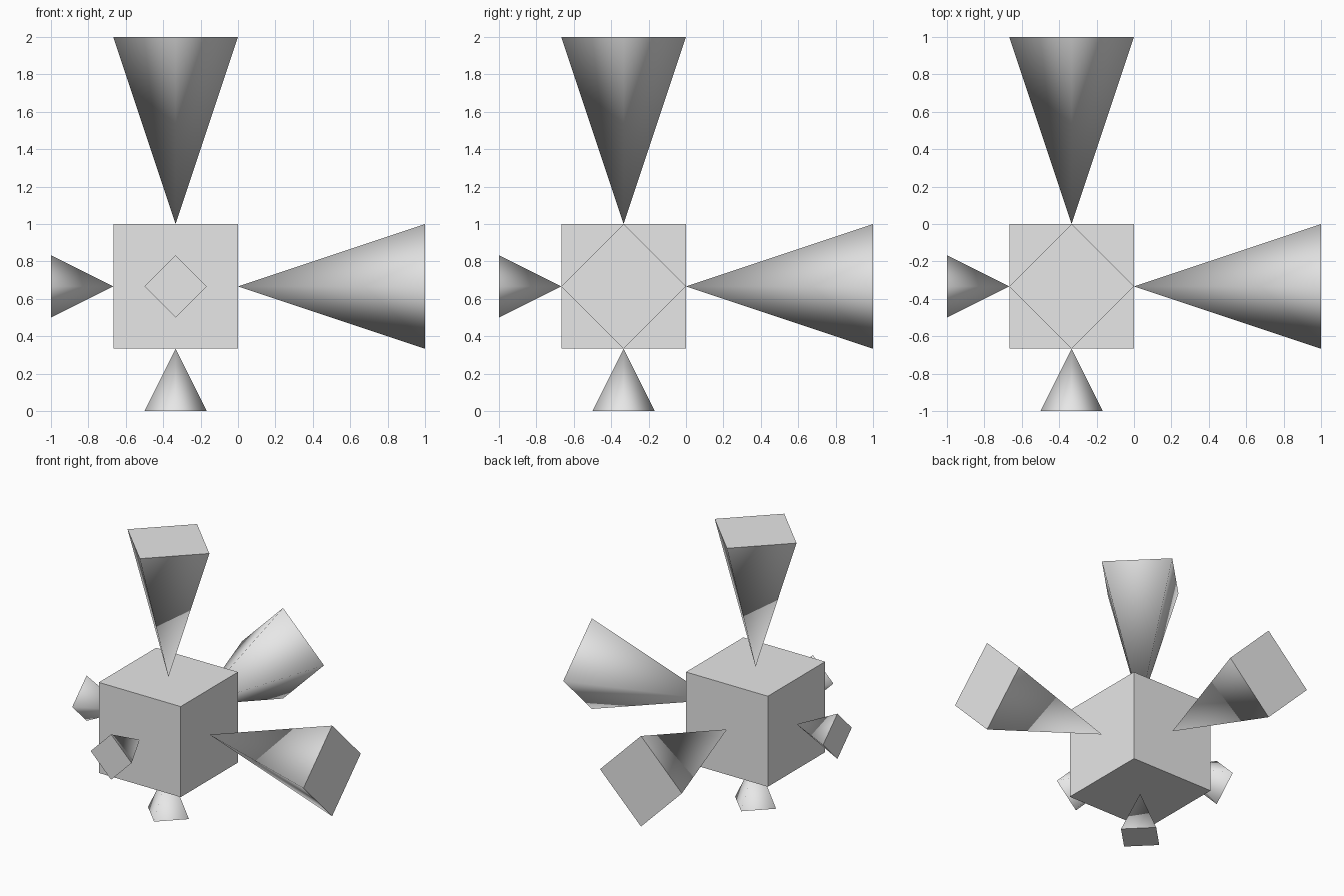
import bpy
import math
from mathutils import Vector

default_cube = bpy.data.objects.get("Cube")
if default_cube:
    bpy.data.objects.remove(default_cube, do_unlink=True)

GREY = (0.8, 0.8, 0.8, 1.0)
grey = bpy.data.materials.new("light_grey")
grey.use_nodes = True
grey.diffuse_color = GREY
grey.node_tree.nodes["Principled BSDF"].inputs["Base Color"].default_value = GREY

THIRD = 1 / 3
CENTRE = Vector((-THIRD, -THIRD, 2 * THIRD))


def finish(name):
    obj = bpy.context.object
    obj.name = obj.data.name = name
    obj.data.materials.append(grey)


def add_spike(name, axis, radius, height):
    """Four-sided cone whose tip touches the cube face that looks along axis."""
    bpy.ops.mesh.primitive_cone_add(
        vertices=4, radius1=radius, radius2=0, depth=height,
        location=CENTRE + axis * (THIRD + height / 2),
        rotation=(-axis).to_track_quat('Z', 'Y').to_euler())
    # Smooth the slanted sides together, keep the base rim sharp
    bpy.ops.object.shade_smooth_by_angle(angle=math.radians(95))
    finish(name)


# Central cube
bpy.ops.mesh.primitive_cube_add(size=2 * THIRD, location=CENTRE)
finish("core_cube")

# Long spikes on the positive sides, short ones on the negative sides
for i, (far, near) in enumerate((("left", "right"), ("back", "front"), ("top", "bottom"))):
    axis = Vector([float(i == k) for k in range(3)])
    add_spike(far + "_long_spike", axis, THIRD, 3 * THIRD)
    add_spike(near + "_short_spike", -axis, THIRD / 2, THIRD)
